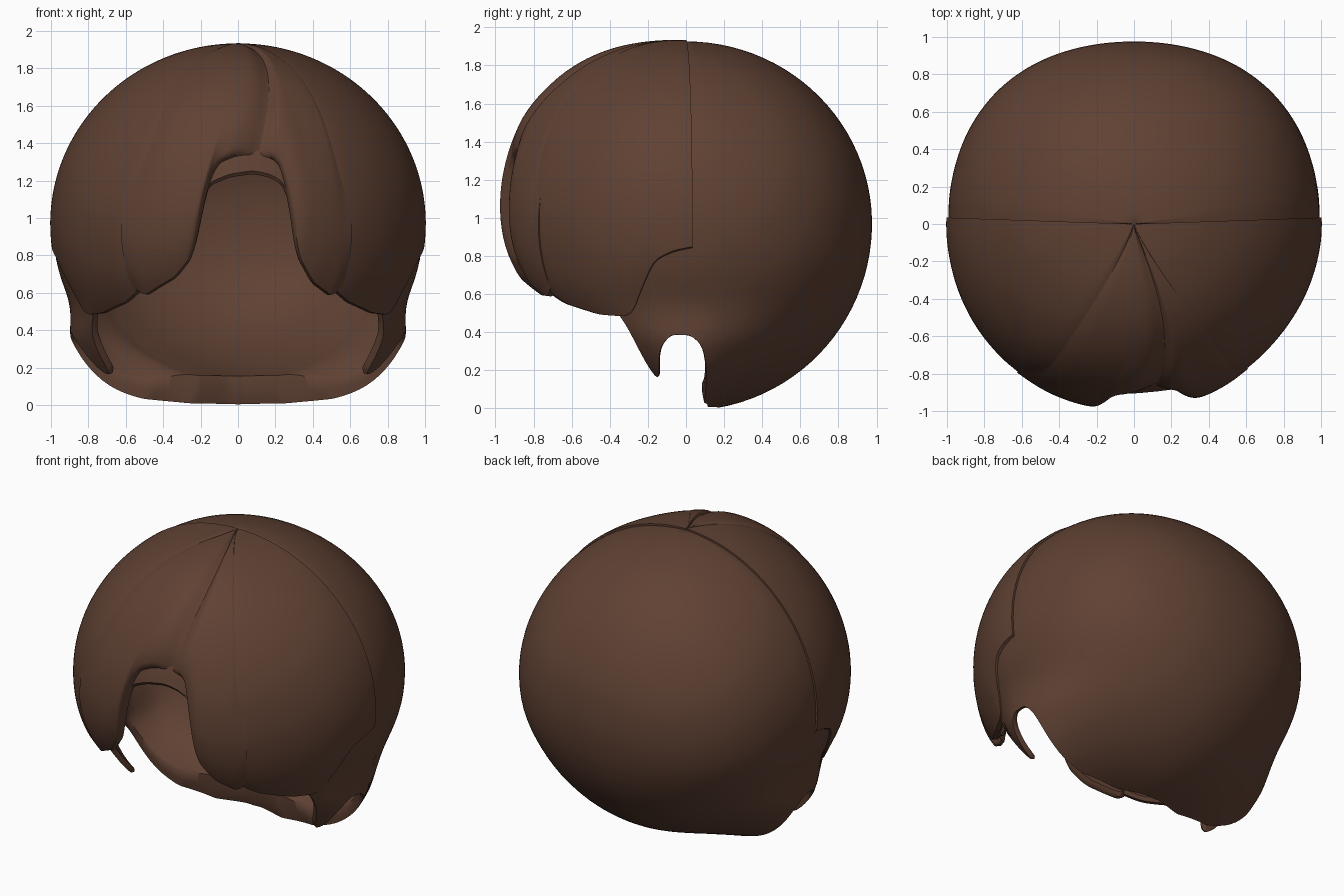
import bpy, bmesh, math

if "Cube" in bpy.data.objects:
    bpy.data.objects.remove(bpy.data.objects["Cube"])

ZC = 0.97  # height of the head centre

hair = bpy.data.materials.new("dark_brown_hair")
hair.diffuse_color = (0.115, 0.053, 0.033, 1)
hair.use_nodes = True
hair.node_tree.nodes["Principled BSDF"].inputs["Base Color"].default_value = hair.diffuse_color


def smooth(t):
    t = max(0, min(1, t))
    return t * t * (3 - 2 * t)


def lookup(table, a):
    """Linear lookup in (angle, height) pairs."""
    for (a0, z0), (a1, z1) in zip(table, table[1:]):
        if a <= a1:
            t = max(0, (a - a0) / (a1 - a0))
            return z0 + (z1 - z0) * t
    return table[-1][1]


def hem_height(table, a):
    """Lookup with rounded corners."""
    return sum(lookup(table, a + d) for d in (-1.6, -0.8, 0, 0.8, 1.6)) / 5


def point(a, th, r):
    """Point on the head: a = degrees from the front, th = angle from the top."""
    c, s = math.cos(th), max(0.0, math.sin(th))
    a = math.radians(a)
    front = math.cos(a)
    # the hair flares sideways behind the ears, the forehead is fuller to the front
    flare = 0.6 * math.sin(a) ** 4 * smooth((-c - 0.35) / 0.3)
    x = s ** (1 - flare) * math.sin(a)
    y = -0.98 * s * front
    if front > 0 and c > 0:
        y = -(0.98 + 0.015 * front) * front * s ** (1 - 0.2 * front)
    elif front > 0:
        y *= 1 + 0.015 * front
    # fuller back corners, flatter right temple
    full = 0.034 if front < 0 else (0.008 if a < 0 else -0.018)
    f = 1 + full * math.sin(2 * a) ** 2 * s * smooth((c + 0.75) / 0.6)
    z = (0.96 if c > 0 else 0.985) * c
    return (x * r * f, y * r * f, ZC + z * r)


def shell(name, hem, radius, thick, step=1.0, rows=48, shift=0, wrap=False, flip=False):
    """Thick hair patch from the crown down to a hem given as (angle, height)."""
    a0, a1 = hem[0][0], hem[-1][0]
    cols = round((a1 - a0) / step)
    bm = bmesh.new()
    grid = []
    for i in range(cols if wrap else cols + 1):
        u = i / cols
        a = a0 + (a1 - a0) * u
        z = hem_height(hem, a)
        k = 0.96 if z > ZC else 0.985
        end = math.acos(max(-1, min(1, (z - ZC) / k)))
        outer, inner = [], []
        for j in range(rows + 1):
            v = j / rows
            b = a + shift * (1 - u) * (1 - v)
            r = radius(u, v, b)
            t = thick(v, b)
            if flip:
                b = -b
            outer.append(bm.verts.new(point(b, end * v, r)))
            inner.append(bm.verts.new(point(b, end * v, r - t)))
        # softly rounded rim between the outer and inner skins
        mid = bm.verts.new(point(b, min(end + 0.015, math.pi), r - t / 2))
        grid.append(outer + [mid] + inner[::-1])
    n = len(grid)
    for i in range(n if wrap else n - 1):
        p, q = grid[i], grid[(i + 1) % n]
        for j in range(len(p) - 1):
            bm.faces.new((p[j], q[j], q[j + 1], p[j + 1]))
    if not wrap:  # close both side edges
        for p in (grid[0], grid[-1]):
            for j in range(rows):
                bm.faces.new((p[j], p[j + 1], p[-2 - j], p[-1 - j]))
            bm.faces.new((p[rows], p[rows + 1], p[rows + 2]))
    bmesh.ops.remove_doubles(bm, verts=bm.verts, dist=1e-4)
    bmesh.ops.recalc_face_normals(bm, faces=bm.faces)
    me = bpy.data.meshes.new(name)
    bm.to_mesh(me)
    bm.free()
    me.materials.append(hair)
    ob = bpy.data.objects.new(name, me)
    bpy.context.collection.objects.link(ob)
    bpy.context.view_layer.objects.active = ob
    ob.select_set(True)
    bpy.ops.object.shade_smooth_by_angle(angle=math.radians(50))
    ob.select_set(False)


# Back cap with sideburns, ear notches and a thick rolled nape
side = [(22, 0.75), (35, 0.66), (60, 0.56), (65, 0.47), (68, 0.36), (71, 0.15),
        (75, 0.14), (79, 0.31), (84, 0.38), (92, 0.38), (97, 0.32), (100, 0.2),
        (103, 0.09), (108, 0.03), (125, 0.005), (180, 0.0)]
cap_hem = ([(-a, z) for a, z in side[::-1]]
           + [(-15, 1.0), (-10, 1.2), (-3, 1.25), (5, 1.27), (11, 1.25), (16, 1.2), (19, 1.0)]
           + side)


def cap_radius(u, v, a):
    return 0.945 + 0.043 * smooth((abs(a) - 50) / 35) + 0.008 * smooth((abs(a) - 85) / 15)


def cap_thick(v, a):
    nape = smooth((abs(a) - 92) / 30) * smooth((v - 0.6) / 0.35)
    return 0.035 + 0.12 * nape


shell("back_cap", cap_hem, cap_radius, cap_thick, wrap=True)


# Side fringes sweeping over the temples, one on each side
def side_radius(u, v, a):
    edge = (0.012 + 0.024 * smooth((v - 0.5) / 0.4)) * math.exp(-(u / 0.1) ** 2)
    return 1.004 - edge - 0.03 * v ** 14 * (1 - smooth((u - 0.6) / 0.3))


side_hem = [(26, 0.75), (34, 0.62), (43, 0.54), (57, 0.48), (67, 0.47), (71, 0.5),
            (75, 0.62), (80, 0.78), (86, 0.83), (92, 0.85)]
for label, flip in (("left", True), ("right", False)):
    shell(label + "_side_fringe", side_hem, side_radius, lambda v, a: 0.015 + 0.035 * v, flip=flip)


# Front locks meeting at the off-centre parting
def lock_radius(u, v, a):
    parting = (0.01 + 0.04 * v) * math.exp(-(u / 0.13) ** 2)
    low = smooth((v - 0.55) / 0.35)
    tuck = 0.016 * smooth((u - 0.75) / 0.25) * (1 - low)
    return 1.005 + 0.01 * low - parting - tuck - 0.035 * v ** 12


lock_thick = lambda v, a: 0.015 + 0.04 * v
shell("right_front_lock",
      [(6, 1.36), (13, 1.35), (16, 1.26), (17.5, 1.0), (19.5, 0.8), (26, 0.65),
       (35, 0.57), (38, 0.64)],
      lock_radius, lock_thick, step=0.5, shift=22)
shell("left_front_lock",
      [(-8, 1.35), (0, 1.37), (7, 1.32), (10, 1.2), (11.5, 1.05), (14.6, 0.8),
       (21, 0.68), (34, 0.575), (38, 0.64)],
      lock_radius, lock_thick, step=0.5, shift=-22, flip=True)
